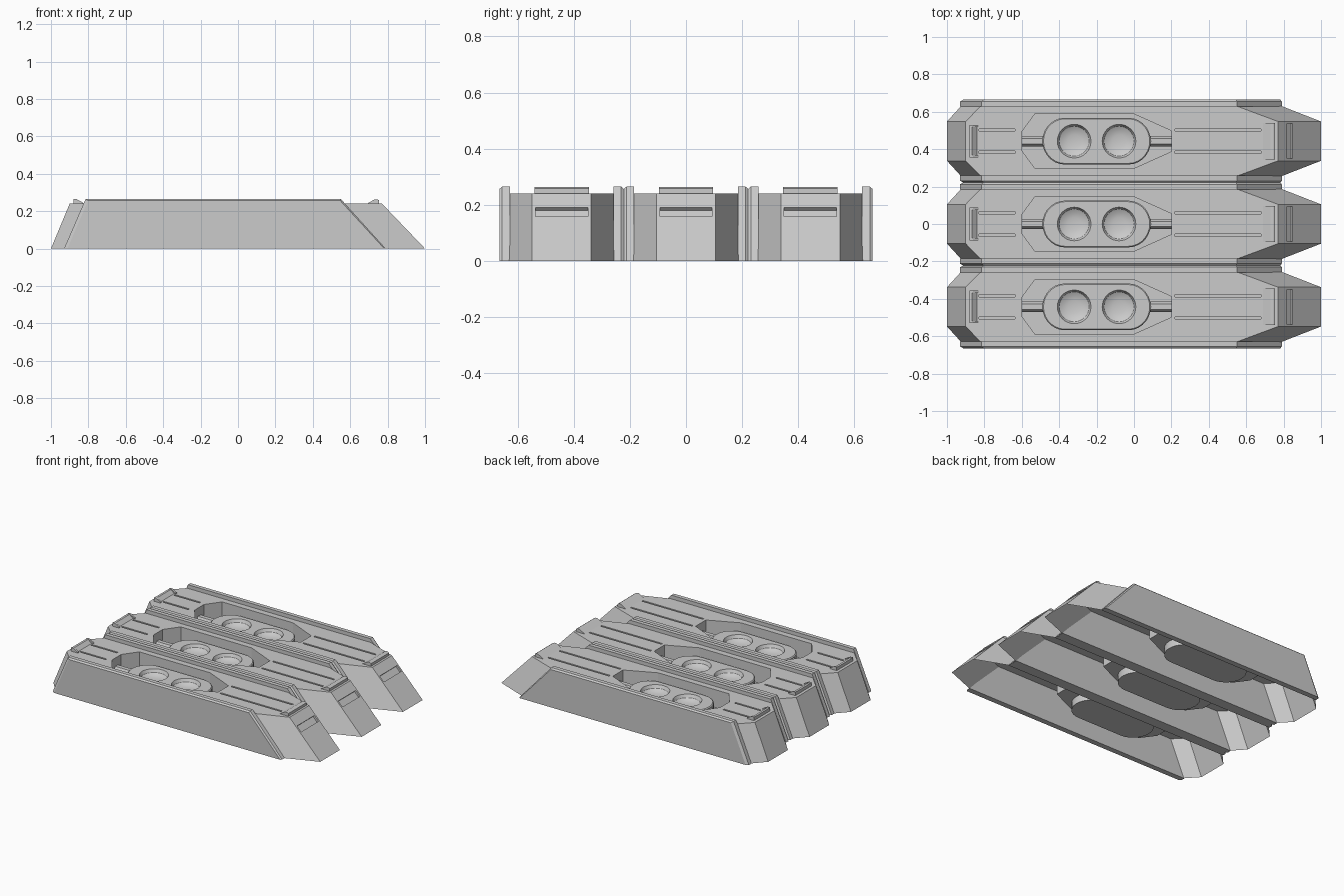
import bpy, bmesh
from math import sin, cos, pi
from mathutils import Vector

if "Cube" in bpy.data.objects:
    bpy.data.objects.remove(bpy.data.objects["Cube"])

PITCH, TOP = 0.443, 0.24


def loft(bm, rings, first=False, last=False, skip=()):
    """Bridge equal-length rings of points, optionally capping the ends."""
    vs = [[bm.verts.new(p) for p in r] for r in rings]
    n = len(vs[0])
    for a, b in zip(vs, vs[1:]):
        for i in range(n):
            if i not in skip:
                j = (i + 1) % n
                bm.faces.new((a[i], a[j], b[j], b[i]))
    if first:
        bm.faces.new(vs[0][::-1])
    if last:
        bm.faces.new(vs[-1])


def panel(bm, loops):
    """Flat sheet bounded by the first loop, with the other loops as holes."""
    edges = []
    for loop in loops:
        v = [bm.verts.new(p) for p in loop]
        edges += [bm.edges.new((v[i - 1], v[i])) for i in range(len(v))]
    bm.normal_update()
    bmesh.ops.triangle_fill(bm, use_beauty=True, use_dissolve=False, edges=edges)


def recess(bm, loop, move):
    """Sink a pocket from a hole loop."""
    loft(bm, [loop, [Vector(p) + Vector(move) for p in loop]], last=True)


def finish(bm, name, smooth=None):
    bmesh.ops.remove_doubles(bm, verts=bm.verts, dist=1e-5)
    bmesh.ops.recalc_face_normals(bm, faces=bm.faces)
    me = bpy.data.meshes.new(name)
    bm.to_mesh(me)
    bm.free()
    ob = bpy.data.objects.new(name, me)
    bpy.context.collection.objects.link(ob)
    if smooth:
        bpy.context.view_layer.objects.active = ob
        ob.select_set(True)
        bpy.ops.object.shade_smooth_by_angle(angle=smooth)
        ob.select_set(False)
    return ob


def mirrored(half, z):
    """Closed outline from its -y half, listed from left to right."""
    return [(x, -y, z) for x, y in half] + [(x, y, z) for x, y in reversed(half)]


def rect(x0, x1, y0, y1, z):
    return [(x0, y0, z), (x1, y0, z), (x1, y1, z), (x0, y1, z)]


def prism_y(bm, profile, y0, y1):
    loft(bm, [[(x, y, z) for x, z in profile] for y in (y0, y1)], True, True)


def make_hull():
    bm = bmesh.new()
    low = mirrored([(-1, .105), (-.925, .187), (.79, .187), (1, .105)], 0)
    high = mirrored([(-.9, .105), (-.82, .187), (.55, .187), (.77, .105)], TOP)
    loft(bm, [low, high], skip=(3,))
    # deck with the well and four grooves
    well = mirrored([(-.6, .05), (-.53, .145), (0, .145), (.2, .055)], TOP)
    grooves = [rect(a, b, s * .06 - .006, s * .06 + .006, TOP)
               for a, b in ((-.83, -.635), (.22, .68)) for s in (-1, 1)]
    panel(bm, [high, well] + grooves)
    recess(bm, well, (0, 0, -.12))
    for g in grooves:
        recess(bm, g, (0, 0, -.012))
    # sloped end with its slot
    slot = [(1 - .23 * z / TOP, y, z) for y, z in
            ((-.093, .158), (.093, .158), (.093, .19), (-.093, .19))]
    panel(bm, [[low[3], low[4], high[4], high[3]], slot])
    recess(bm, slot, (-.01, 0, -.01))
    return finish(bm, "hull")


def make_rail(side):
    bm = bmesh.new()
    outer = [(-.93, 0), (.79, 0), (.55, .265), (-.815, .265)]
    inset = [(-.912, 0), (.782, 0), (.547, .256), (-.802, .256)]
    loft(bm, [[(x, side * y, z) for x, z in p] for p, y in
              ((outer, .185), (outer, .212), (inset, .222))], True, True)
    return finish(bm, "side_rail")


def make_oval():
    bm = bmesh.new()

    def oval(g, z):
        pts = []
        for cx, start in ((-.03, -pi / 2), (-.37, pi / 2)):
            pts += [(cx + (.12 - g) * cos(start + pi * i / 14),
                     (.125 - g) * sin(start + pi * i / 14), z) for i in range(15)]
        return pts

    def circle(cx, r, z):
        return [(cx + r * cos(pi * i / 16), r * sin(pi * i / 16), z) for i in range(32)]

    z = .195
    loft(bm, [oval(0, .07), oval(0, z - .006), oval(.006, z)], first=True)
    centres = (-.32, -.08)
    panel(bm, [oval(.006, z)] + [circle(c, .09, z) for c in centres])
    # shallow dishes with a steep rim
    for c in centres:
        loft(bm, [circle(c, r, z - d) for r, d in
                  ((.09, 0), (.08, .02), (.06, .031), (.035, .036), (.012, .038))], last=True)
    return finish(bm, "oval_pod", .6)


def make_rod():
    bm = bmesh.new()
    for x0, x1 in ((-.6, -.48), (.08, .2)):
        loft(bm, [[(x, .028 * cos(pi * i / 3), .16 + .028 * sin(pi * i / 3))
                   for i in range(6)] for x in (x0, x1)], True, True)
    return finish(bm, "support_rod")


def make_stops():
    bm = bmesh.new()
    # wedge at the long end
    prism_y(bm, [(.69, TOP), (.755, TOP), (.755, .258), (.745, .263), (.73, .263)], -.097, .097)
    # low bracket at the short end
    prism_y(bm, [(-.88, TOP), (-.84, TOP), (-.865, .262), (-.88, .262)], -.075, .075)
    for s in (-1, 1):
        prism_y(bm, [(-.88, TOP), (-.83, TOP), (-.83, .246), (-.862, .264), (-.88, .264)],
                s * .075, s * .087)
    return finish(bm, "end_stops")


# one module, then linked copies side by side
module = [make_hull(), make_rail(-1), make_rail(1), make_oval(), make_rod(), make_stops()]
for ob in module:
    for k in (-1, 1):
        copy = ob.copy()
        copy.location.y = k * PITCH
        bpy.context.collection.objects.link(copy)
